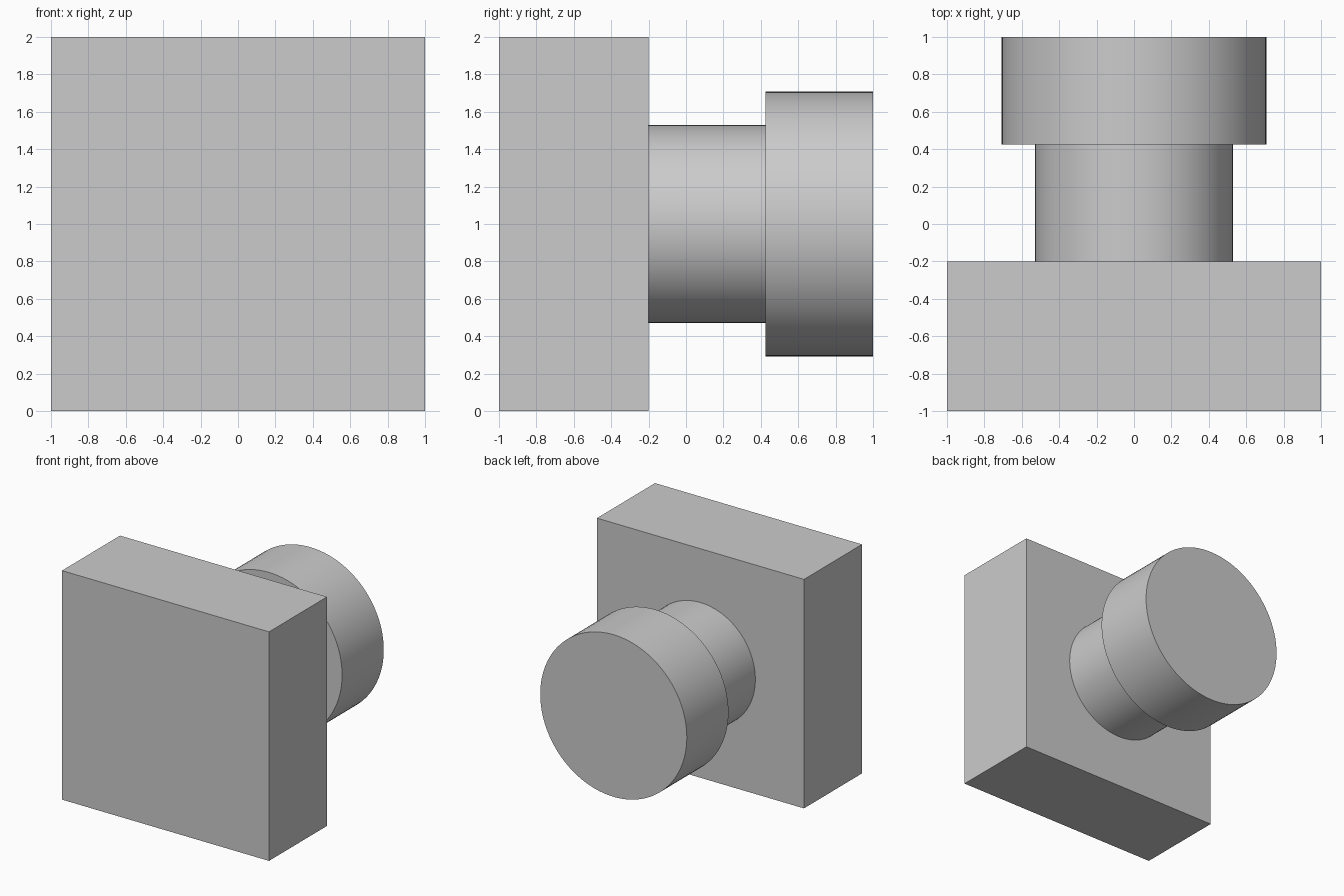
import bpy
import math

cube = bpy.data.objects.get("Cube")
if cube:
    bpy.data.objects.remove(cube, do_unlink=True)

# Single plain grey material
grey = bpy.data.materials.new("light_grey")
grey.use_nodes = True
colour = (0.6, 0.6, 0.6, 1)
grey.diffuse_color = colour
grey.node_tree.nodes["Principled BSDF"].inputs["Base Color"].default_value = colour


def disc(name, radius, y_front, y_back):
    """Smooth-sided cylinder lying along the y axis."""
    bpy.ops.mesh.primitive_cylinder_add(
        vertices=96, radius=radius, depth=y_back - y_front,
        location=(0, (y_front + y_back) / 2, 1),
        rotation=(math.pi / 2, 0, 0))
    obj = bpy.context.object
    obj.name = name
    obj.data.materials.append(grey)
    bpy.ops.object.shade_smooth_by_angle(angle=math.radians(30))


# Square front plate
bpy.ops.mesh.primitive_cube_add(size=2, location=(0, -0.6, 1))
plate = bpy.context.object
plate.name = "square_plate"
plate.scale = (1, 0.4, 1)
bpy.ops.object.transform_apply(location=False, rotation=False, scale=True)
plate.data.materials.append(grey)

# Narrow stem and wider end knob behind the plate
disc("stem", 0.53, -0.2, 0.425)
disc("end_knob", 0.708, 0.425, 1)
